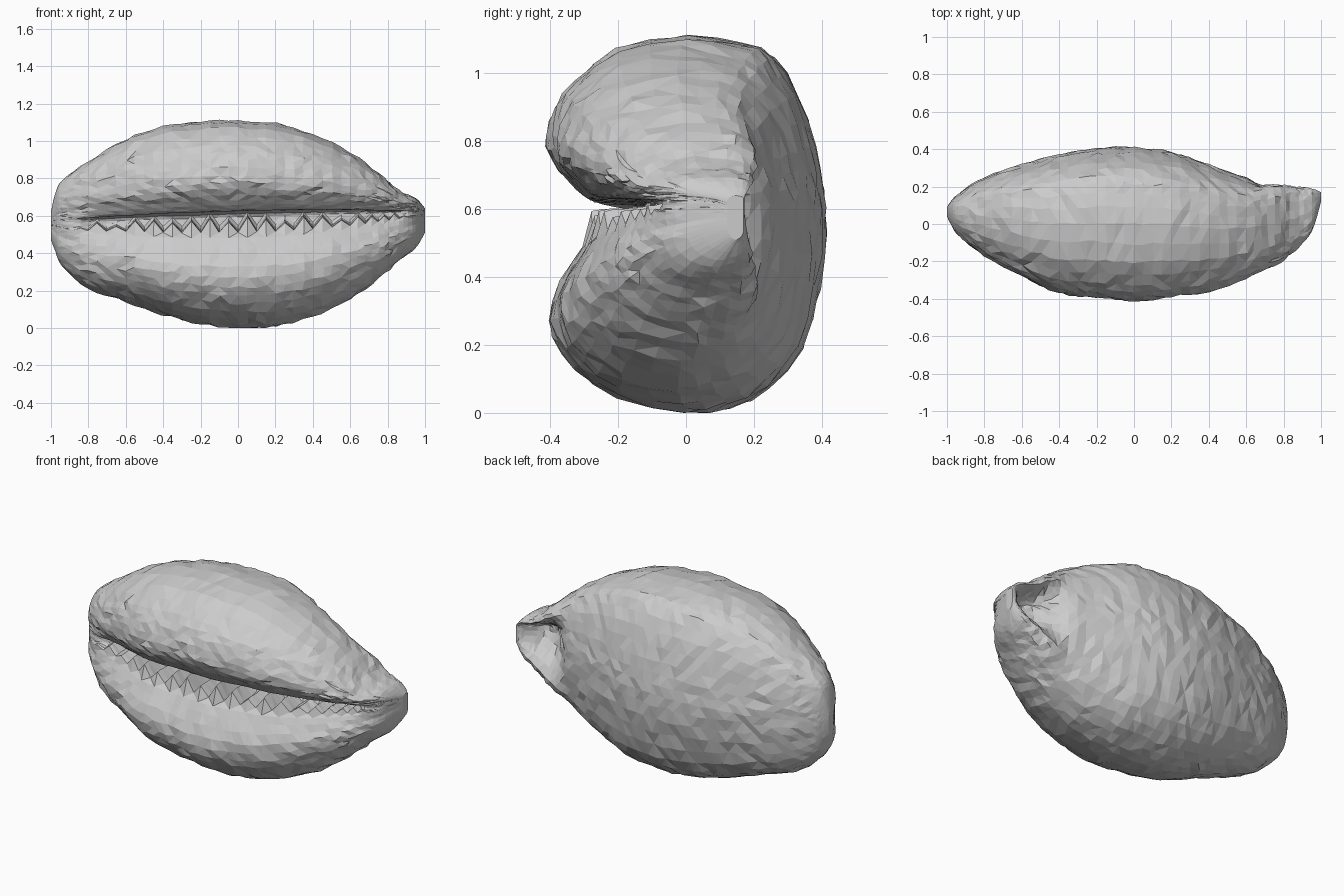
import bpy, bmesh, math, random
from mathutils import Vector

if "Cube" in bpy.data.objects:
    bpy.data.objects.remove(bpy.data.objects["Cube"])

random.seed(4)

# Stations along the shell: x, top z, bottom z, back y, front y
STATIONS = [
    (-1.0, .62, .47, .09, .04), (-.98, .71, .42, .12, .0), (-.94, .79, .33, .16, -.06),
    (-.8, .89, .21, .25, -.17), (-.6, 1.01, .14, .32, -.28), (-.4, 1.075, .07, .37, -.37),
    (-.2, 1.105, .02, .405, -.39), (0, 1.11, 0, .41, -.41), (.2, 1.095, .01, .385, -.39),
    (.4, 1.035, .06, .32, -.36), (.6, .94, .155, .25, -.29), (.75, .83, .265, .22, -.22),
    (.86, .735, .36, .20, -.14), (.95, .695, .43, .19, -.04), (1.0, .64, .51, .17, .12)]

# Cross-section with the slot in front: u = depth, t = height about the slot
PROFILE = [
    (-.27, .03), (-.45, .06), (-.65, .06), (-.74, .09), (-.84, .17), (-.97, .29), (-1, .43),
    (-.93, .6), (-.8, .74), (-.5, .92), (0, 1), (.4, .96), (.62, .88), (.8, .66), (.92, .36),
    (.98, .12), (1, -.1), (.95, -.38), (.83, -.68), (.6, -.88), (.3, -.97), (0, -1),
    (-.5, -.92), (-.8, -.78), (-.95, -.63), (-.97, -.45), (-.82, -.26), (-.68, -.14),
    (-.5, -.13), (-.3, -.11), (-.25, -.04)]


def refine(points, steps, closed):
    """Catmull-Rom resampling of a list of tuples."""
    n = len(points)
    pick = (lambda i: points[i % n]) if closed else (lambda i: points[max(0, min(n - 1, i))])
    out = []
    for i in range(n if closed else n - 1):
        a, b, c, d = (Vector(pick(i + k)) for k in (-1, 0, 1, 2))
        for s in range(steps):
            f = s / steps
            out.append(.5 * (2 * b + (c - a) * f + (2 * a - 5 * b + 4 * c - d) * f * f
                             + (3 * b - a - 3 * c + d) * f ** 3))
    if not closed:
        out.append(Vector(points[-1]))
    return out


def ramp(v, lo, hi):
    f = max(0, min(1, (v - lo) / (hi - lo)))
    return f * f * (3 - 2 * f)


bm = bmesh.new()
rings = []
profile = refine(PROFILE, 2, True)
stations = refine(STATIONS, 4, False)
for k, (x, top, bottom, back, front) in enumerate(stations):
    slot = max(bottom + .03, min(top - .03, .595 + .03 * x))
    mid, half = (back + front) / 2, (back - front) / 2
    closing = max(ramp(-x, .7, .93), ramp(x, .78, .95))
    canal = ramp(x, .6, .82)
    tooth = random.uniform(.06, .14) * (k % 2) * (1 - closing)
    ring = []
    for u, t in profile:
        in_slot = u < -.2 and -.3 < t < .2
        if in_slot:
            # Teeth on the lower edge, and the slot closing at both ends
            if -.72 < u and t < -.05:
                t += tooth
            u += (-.93 - u) * closing
        # Shallow hollow behind the right-hand tip, with a rim round it
        y = mid + half * u
        if u > 0 and canal > 0:
            rim = mid + half * min(1, u * 1.3)
            dish = .15 * (1 - ramp(x, .86, 1.0)) * max(0, 1 - (t / .6) ** 2)
            y += (rim - dish - y) * canal
        z = slot + (t * (top - slot) if t > 0 else t * (slot - bottom))
        # Slight unevenness of the facets
        r = .002 if in_slot else .007 * min(1, 6 * (1 - abs(x)))
        ring.append(bm.verts.new((x + random.uniform(-r, r) * (abs(x) < .95),
                                  y + random.uniform(-r, r),
                                  max(0, z + random.uniform(-r, r)))))
    rings.append(ring)

# Skin between neighbouring sections and close the two ends
n = len(profile)
for a, b in zip(rings, rings[1:]):
    for j in range(n):
        bm.faces.new((a[j], b[j], b[(j + 1) % n], a[(j + 1) % n]))
bm.faces.new(rings[0])
bm.faces.new(rings[-1])
bmesh.ops.triangulate(bm, faces=bm.faces[:], quad_method='SHORT_EDGE')
bmesh.ops.recalc_face_normals(bm, faces=bm.faces[:])

mesh = bpy.data.meshes.new("shell")
bm.to_mesh(mesh)
bm.free()
shell = bpy.data.objects.new("shell", mesh)
bpy.context.collection.objects.link(shell)
